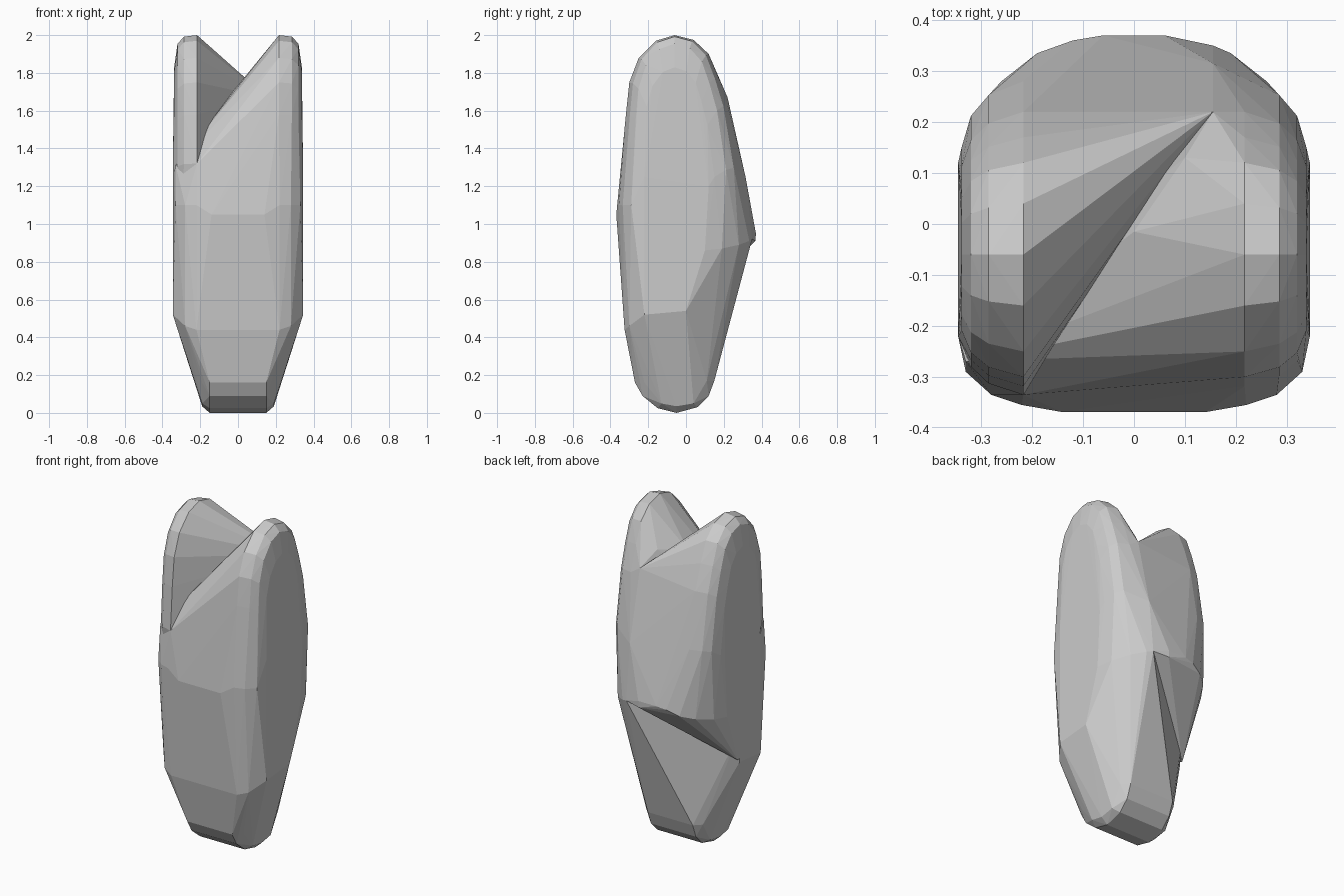
import bpy, bmesh

if "Cube" in bpy.data.objects:
    bpy.data.objects.remove(bpy.data.objects["Cube"])


def hull(name, points):
    """Faceted convex part wrapped around a set of control points."""
    bm = bmesh.new()
    for p in points:
        bm.verts.new(p)
    res = bmesh.ops.convex_hull(bm, input=bm.verts[:])
    junk = {e for e in res["geom_interior"] + res["geom_unused"]
            if isinstance(e, bmesh.types.BMVert) and e.is_valid}
    bmesh.ops.delete(bm, geom=list(junk), context='VERTS')
    loose = [v for v in bm.verts if not v.link_faces]
    bmesh.ops.delete(bm, geom=loose, context='VERTS')
    bmesh.ops.recalc_face_normals(bm, faces=bm.faces[:])
    me = bpy.data.meshes.new(name)
    bm.to_mesh(me)
    bm.free()
    ob = bpy.data.objects.new(name, me)
    bpy.context.collection.objects.link(ob)
    return ob


# Rounded prong outline in (y, z), front to back over the top
ARC = [(-.335, 1.32), (-.318, 1.58), (-.30, 1.75), (-.25, 1.88), (-.16, 1.97),
       (-.06, 2.0), (.04, 1.975), (.12, 1.9), (.17, 1.78), (.22, 1.63),
       (.28, 1.3)]
# Prong rounding: x, width factor, height loss
RINGS = [(.217, 1, 0), (.285, .92, .008), (.32, .8, .045), (.338, .62, .17)]


def prong(side):
    return [(side * x, -.06 + (y + .06) * k, z - d * max(0, z - 1))
            for x, k, d in RINGS for y, z in ARC]


def mirrored(pts):
    return [(s * x, y, z) for s in (-1, 1) for x, y, z in pts]


# Corner points of the body at mid height
front_mid = [(.345, -.22, z) for z in (.52, 1.25)] + [
    (.33, -.29, 1.1), (.28, -.335, 1.1), (.22, -.355, 1.1), (.14, -.369, 1.05),
    (.28, -.30, .46), (.22, -.325, .44)]
back_mid = [(.345, .10, .86), (.32, .19, .87), (.26, .28, .89),
            (.19, .335, .91)]
# Tapered rounded foot
foot = [(x, y, z) for x, pts in (
    (.15, [(-.27, .16), (-.23, .09), (-.15, .025), (-.05, 0), (.06, .03), (.12, .09), (.15, .17)]),
    (.19, [(-.22, .16), (-.13, .05), (-.05, .035), (.04, .05), (.11, .17)]))
    for y, z in pts]

# Ridge point and rear point shared by both halves
peak = (.155, .22, 1.67)
rear = [(.155, .35, .92), (.155, .315, 1.25)]

# Right half: whole front, foot and right prong, ending on the diagonal seam
seam = [(-.217, -.335, 1.32), (-.12, -.19, 1.57), (0, -.015, 1.735),
        (.1, .13, 1.765), peak]
right = prong(1) + mirrored(front_mid[:1] + front_mid[2:] + foot) + seam + rear
right += back_mid + [front_mid[1], (.345, .12, 1.2), (.345, 0, .54)]
right += [(-.345, -.22, 1.25), (-.33, -.27, 1.31), (-.345, -.02, .54), (-.345, 0, .7)]
hull("front_right_body", right)

# Left half: left prong and the overhanging rounded back
left = prong(-1) + [peak] + rear
left += [(-x, y, z) for x, y, z in back_mid]
left += [(.06, .37, .95), (-.06, .37, .95), (-.12, .36, .94), (.06, .368, .91)]
left += [(-.345, y, z) for y, z in ((-.22, 1.3), (.12, 1.2), (0, .56), (-.15, .6))]
hull("back_left_body", left)
